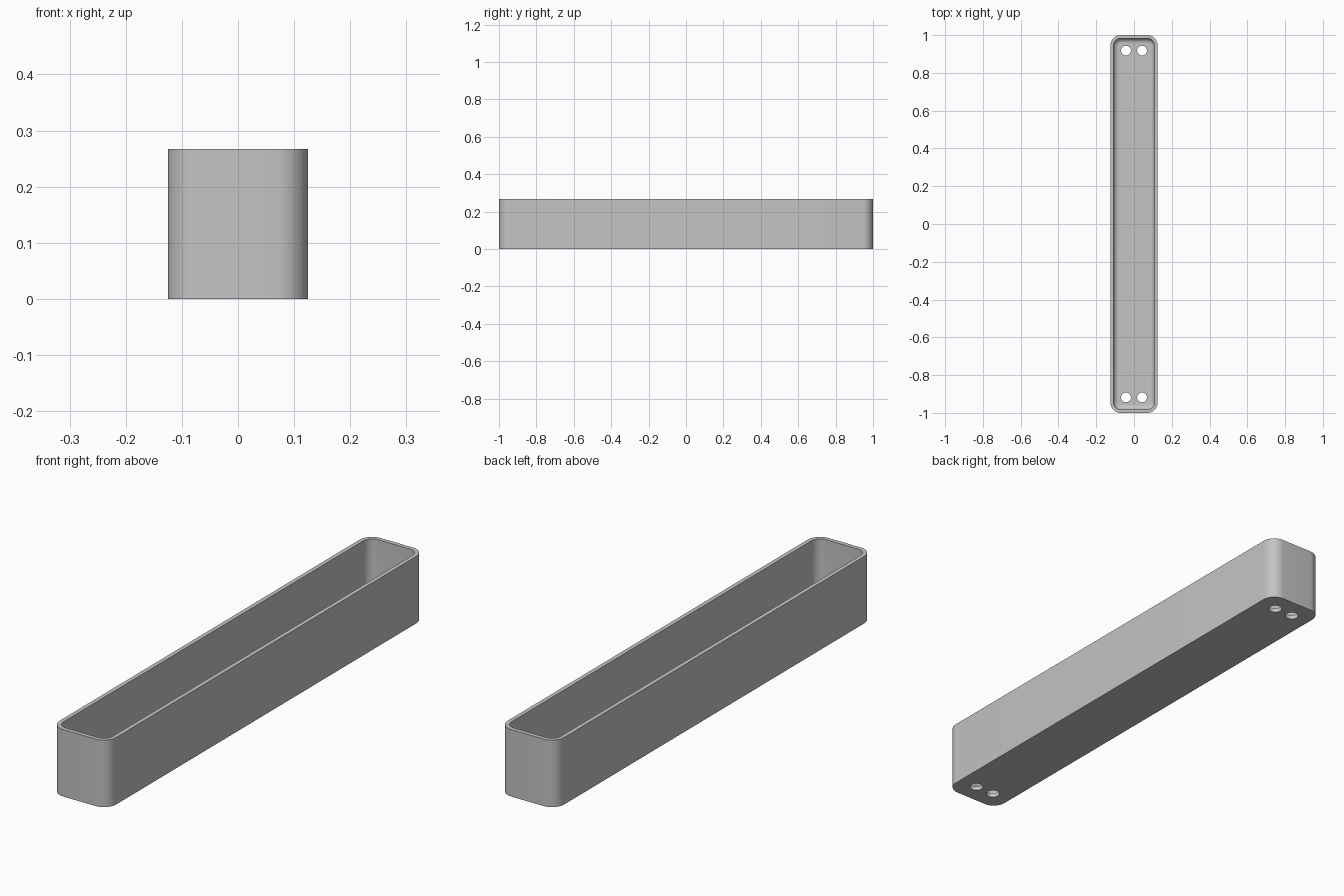
import bpy
import bmesh
from math import sin, cos, pi

WIDTH, LENGTH, HEIGHT = 0.25, 2.0, 0.267
RADIUS, WALL, FLOOR, FILLET = 0.055, 0.017, 0.017, 0.026
CORNER_STEPS, FILLET_STEPS = 12, 8

cube = bpy.data.objects.get("Cube")
if cube:
    bpy.data.objects.remove(cube, do_unlink=True)

# Single grey plastic
grey = bpy.data.materials.new("grey_plastic")
grey.use_nodes = True
colour = (0.55, 0.55, 0.55, 1)
grey.diffuse_color = colour
grey.node_tree.nodes["Principled BSDF"].inputs["Base Color"].default_value = colour


def rounded_loop(bm, inset, z):
    """Rounded rectangle of vertices, shrunk by inset, at height z."""
    r = RADIUS - inset
    cx, cy = WIDTH / 2 - RADIUS, LENGTH / 2 - RADIUS
    verts = []
    for i, (sx, sy) in enumerate([(1, 1), (-1, 1), (-1, -1), (1, -1)]):
        for k in range(CORNER_STEPS + 1):
            a = (i + k / CORNER_STEPS) * pi / 2
            verts.append(bm.verts.new((sx * cx + r * cos(a), sy * cy + r * sin(a), z)))
    return verts


# Tray: outer wall, rim, inner wall and floor fillet as one lofted shell
profile = [(0, 0), (0, HEIGHT), (WALL, HEIGHT)]
for k in range(FILLET_STEPS + 1):
    a = k / FILLET_STEPS * pi / 2
    profile.append((WALL + FILLET * (1 - cos(a)), FLOOR + FILLET * (1 - sin(a))))

bm = bmesh.new()
loops = [rounded_loop(bm, inset, z) for inset, z in profile]
for low, high in zip(loops, loops[1:]):
    n = len(low)
    for i in range(n):
        j = (i + 1) % n
        bm.faces.new((low[i], low[j], high[j], high[i]))
bm.faces.new(loops[0][::-1])
bm.faces.new(loops[-1])
bmesh.ops.recalc_face_normals(bm, faces=bm.faces)
mesh = bpy.data.meshes.new("tray")
bm.to_mesh(mesh)
bm.free()
mesh.materials.append(grey)
tray = bpy.data.objects.new("tray", mesh)
bpy.context.collection.objects.link(tray)

# Drain holes: a pair near each end
bm = bmesh.new()
for x in (-0.0425, 0.0425):
    for y in (-0.918, 0.918):
        made = bmesh.ops.create_cone(bm, cap_ends=True, segments=32,
                                     radius1=0.026, radius2=0.026, depth=0.1)
        bmesh.ops.translate(bm, verts=made["verts"], vec=(x, y, 0))
cut_mesh = bpy.data.meshes.new("hole_cutter")
bm.to_mesh(cut_mesh)
bm.free()
cut_mesh.materials.append(grey)
cutter = bpy.data.objects.new("hole_cutter", cut_mesh)
cutter.hide_render = True
bpy.context.collection.objects.link(cutter)

holes = tray.modifiers.new("holes", "BOOLEAN")
holes.operation = "DIFFERENCE"
holes.solver = "EXACT"
holes.object = cutter
bpy.ops.object.select_all(action="DESELECT")
tray.select_set(True)
bpy.context.view_layer.objects.active = tray
bpy.ops.object.modifier_apply(modifier=holes.name)
bpy.data.objects.remove(cutter, do_unlink=True)
bpy.ops.object.shade_smooth_by_angle()
